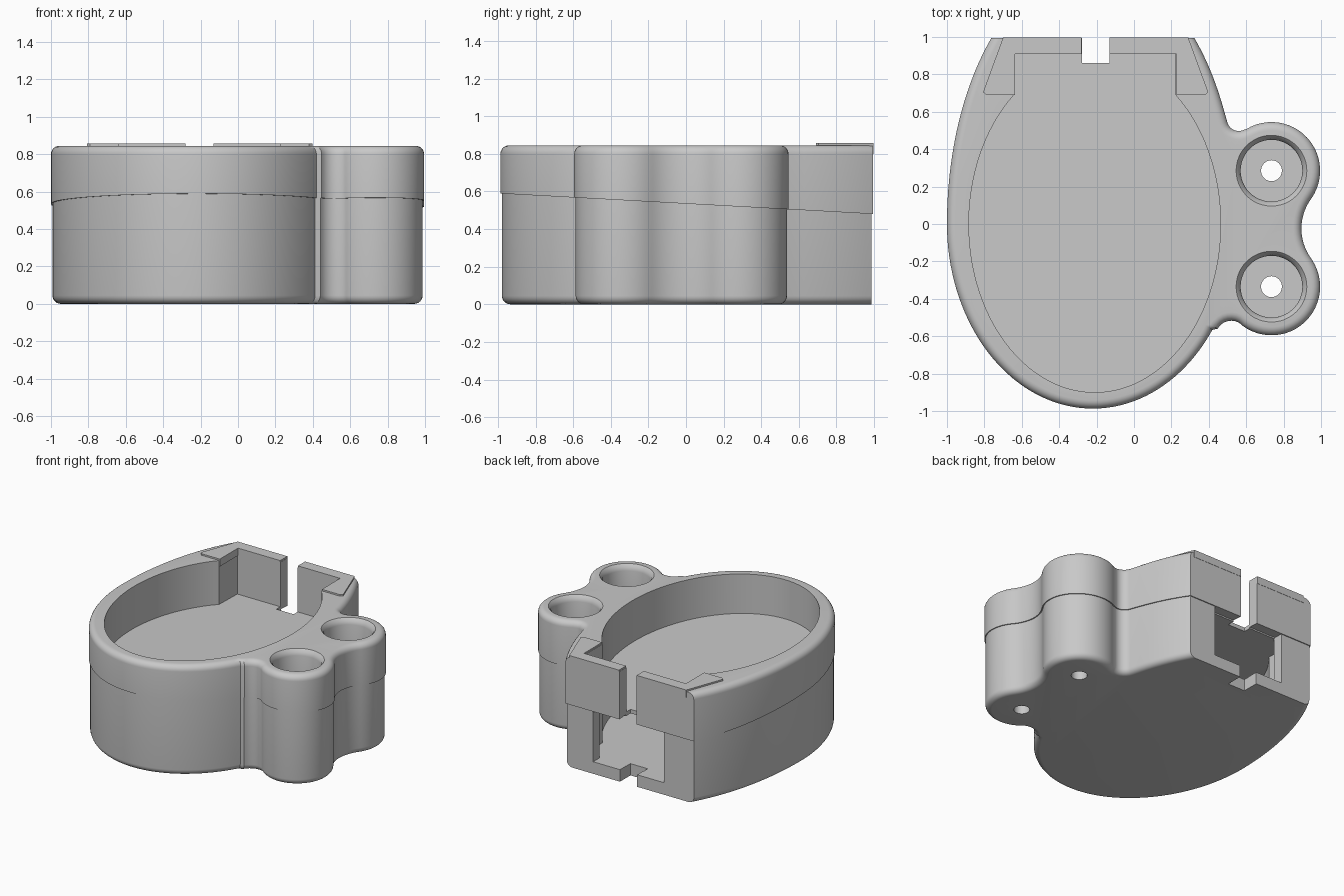
import bpy, bmesh
from math import cos, sin, asin, degrees, radians

cube = bpy.data.objects.get("Cube")
if cube:
    bpy.data.objects.remove(cube, do_unlink=True)

grey = bpy.data.materials.new("plain grey")
grey.use_nodes = True
COLOUR = (0.58, 0.58, 0.58, 1)
grey.diffuse_color = COLOUR
grey.node_tree.nodes["Principled BSDF"].inputs["Base Color"].default_value = COLOUR

MID = -0.205          # symmetry line of the oval bowl
ROUND = 0.045         # radius of the rounded rims
TUBES = [(0.735, 0.285), (0.735, -0.335)]


def arc(cx, cy, rx, ry, a, b, n):
    """Points of an elliptical arc from a to b degrees."""
    steps = [radians(a + (b - a) * i / n) for i in range(n + 1)]
    return [(cx + rx * cos(t), cy + ry * sin(t)) for t in steps]


def outline(d, back):
    """Outer contour of bowl and two tubes, shrunk by d, cut flat at the back."""
    (ux, uy), (lx, ly) = TUBES
    r = 0.26 - d
    end = degrees(asin(back / (1.385 - d)))
    pts = arc(0.52, -0.6, 0.083 + d, 0.083 + d, 151, 51, 8)
    pts += arc(lx, ly, r, r, -127, 34, 24)
    pts += arc(1.165, -0.025, 0.27 + d, 0.27 + d, 214, 146, 12)
    pts += arc(ux, uy, r, r, -34, 121, 24)
    pts += arc(0.56, 0.56, 0.063 + d, 0.063 + d, -60, -166, 8)
    pts += arc(-0.22, 0, 0.78 - d, 1.385 - d, 27, end, 10)
    pts += arc(-0.22, 0, 0.78 - d, 1.385 - d, 180 - end, 180, 24)
    pts += arc(-0.22, 0, 0.78 - d, 0.987 - d, 180, 325, 56)[1:]
    return pts


def cavity(grow=0):
    """Oval with a squared-off back."""
    oval = arc(-0.21, 0, 0.673 + grow, 0.9 + grow, 130, 410, 80)
    back = 0.91 + grow
    return oval + [(oval[-1][0], back), (oval[0][0], back)]


def loft(name, rings):
    """Closed solid skinned over rings of (x, y, z) points, bottom to top."""
    bm = bmesh.new()
    loops = [[bm.verts.new(p) for p in ring] for ring in rings]
    bm.faces.new(loops[0][::-1])
    bm.faces.new(loops[-1])
    n = len(loops[0])
    for a, b in zip(loops, loops[1:]):
        for i in range(n):
            j = (i + 1) % n
            bm.faces.new((a[i], a[j], b[j], b[i]))
    bm.normal_update()
    if bm.calc_volume(signed=True) < 0:
        bmesh.ops.reverse_faces(bm, faces=bm.faces[:])
    mesh = bpy.data.meshes.new(name)
    bm.to_mesh(mesh)
    bm.free()
    mesh.materials.append(grey)
    ob = bpy.data.objects.new(name, mesh)
    bpy.context.collection.objects.link(ob)
    return ob


def at(pts, z):
    """Place a contour at height z, a number or a function of y."""
    return [(x, y, z(y) if callable(z) else z) for x, y in pts]


def prism(name, pts, low, high):
    return loft(name, [at(pts, low), at(pts, high)])


def box(name, x0, x1, y0, y1, z0, z1):
    return prism(name, [(x0, y0), (x1, y0), (x1, y1), (x0, y1)], z0, z1)


def turned(name, centre, profile, n=48):
    """Solid of revolution from (radius, z) pairs."""
    return loft(name, [at(arc(*centre, r, r, 0, 360, n)[:-1], z) for r, z in profile])


def rounding(steps=6):
    """Inset and rise along a quarter circle."""
    turns = [radians(90 * k / steps) for k in range(steps + 1)]
    return [(ROUND * (1 - cos(t)), ROUND * sin(t)) for t in turns]


def activate(ob):
    bpy.ops.object.select_all(action='DESELECT')
    ob.select_set(True)
    bpy.context.view_layer.objects.active = ob


def cut(ob, cutters):
    activate(ob)
    for c in cutters:
        mod = ob.modifiers.new("cut", 'BOOLEAN')
        mod.operation = 'DIFFERENCE'
        mod.solver = 'EXACT'
        mod.object = c
        bpy.ops.object.modifier_apply(modifier=mod.name)


def seam(y):
    return 0.535 - 0.055 * y


def floor(y):
    return 0.525 - 0.023 * y


# Lower and upper halves of the shell, meeting on a sloping seam
lower_rings = [at(outline(0.008 + d, 0.987), ROUND - rise) for d, rise in rounding()]
lower_shell = loft("lower_shell", lower_rings[::-1] + [at(outline(0.008, 0.987), seam)])
upper_rings = [at(outline(d, 0.995), 0.845 - ROUND + rise) for d, rise in rounding()]
upper_shell = loft("upper_shell", [at(outline(0, 0.995), seam)] + upper_rings)

# Sloping floor of the bowl
bowl_floor = prism("bowl_floor", cavity(0.006), lambda y: floor(y) - 0.03, floor)

# Raised corner brackets at the back, mirrored about the bowl's middle
corner = [(0.075, 0.997), (0.075, 0.91), (0.432, 0.91), (0.432, 0.69),
          (0.585, 0.69), (0.602, 0.705), (0.495, 0.997)]
brackets = [prism(name, [(MID + s * x, y) for x, y in corner], 0.8, 0.857)
            for name, s in (("left_bracket", 1), ("right_bracket", -1))]

# Cutters: bowl space, cable slot, rear socket opening, tube wells
bowl_space = prism("bowl_space", cavity(), 0.09, 1)
slot = box("slot_cutter", MID - 0.073, MID + 0.073, 0.86, 1.1, -0.1, 1.1)
opening = box("opening_cutter", MID - 0.3, MID + 0.3, 0.8, 1.1, 0.092, 0.7)
wells = []
for c in TUBES:
    wells.append(turned("well_cutter", c, [(0.165, 0.1), (0.165, 0.8), (0.171, 0.825),
                                           (0.19, 0.846), (0.19, 0.9)]))
    wells.append(turned("drain_cutter", c, [(0.056, -0.1), (0.056, 0.3)], 24))

cut(lower_shell, [bowl_space, opening, slot] + wells)
cut(upper_shell, [bowl_space, slot] + wells)
cut(bowl_floor, [slot])

for c in [bowl_space, slot, opening] + wells:
    bpy.data.objects.remove(c, do_unlink=True)

# Smooth the rounded walls, keep real edges crisp
for ob in [lower_shell, upper_shell, bowl_floor] + brackets:
    activate(ob)
    bpy.ops.object.shade_smooth_by_angle(angle=radians(32))
